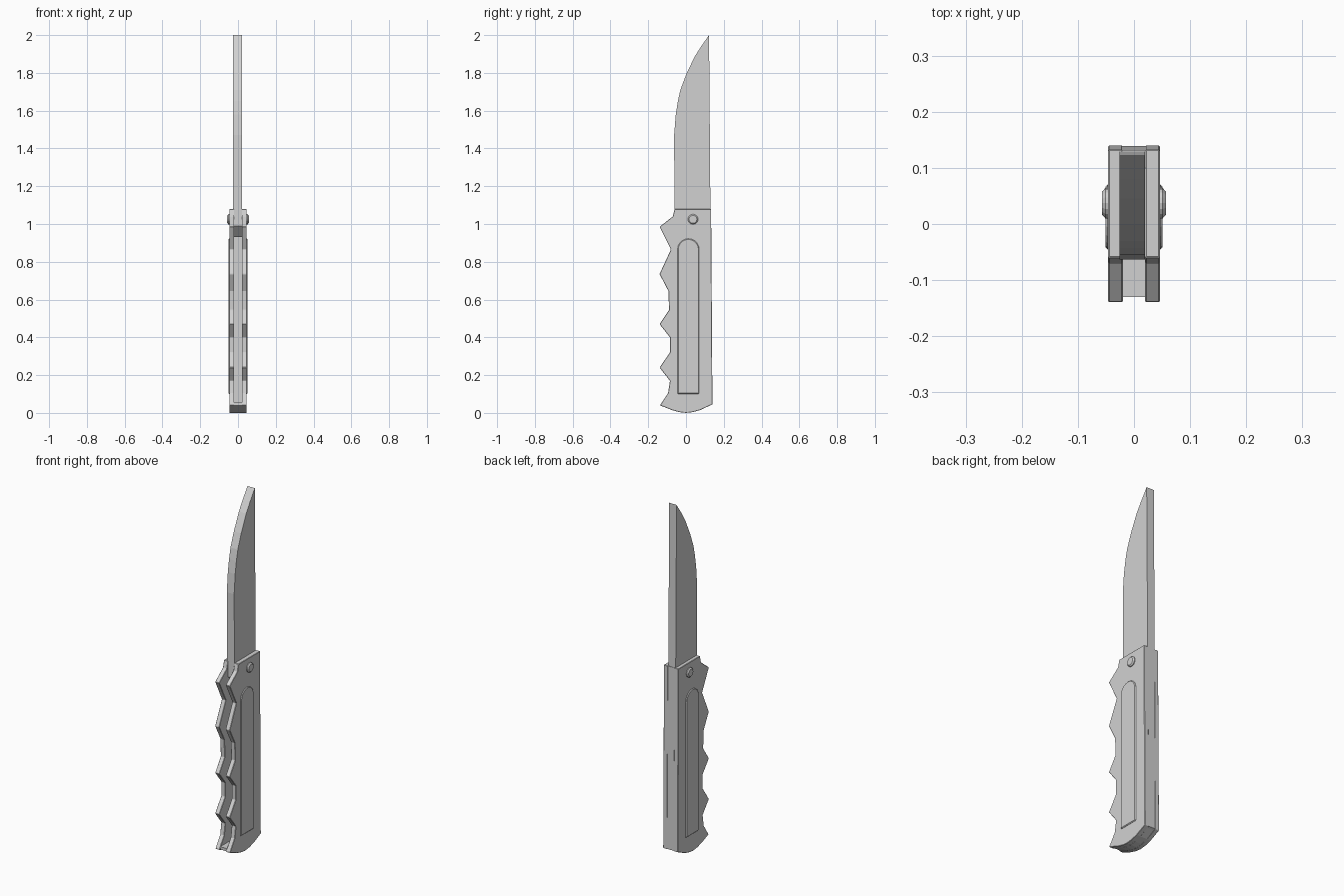
import bpy, bmesh, math

cube = bpy.data.objects.get("Cube")
if cube:
    bpy.data.objects.remove(cube, do_unlink=True)

steel = bpy.data.materials.new("grey_steel")
steel.use_nodes = True
grey = (0.64, 0.64, 0.64, 1)
steel.diffuse_color = grey
steel.node_tree.nodes["Principled BSDF"].inputs["Base Color"].default_value = grey


def prism(name, profile, x0, x1, bevel=0):
    """Extrude a (y, z) outline from x0 to x1."""
    bm = bmesh.new()
    face = bm.faces.new([bm.verts.new((x0, y, z)) for y, z in profile])
    new = bmesh.ops.extrude_face_region(bm, geom=[face])["geom"]
    bmesh.ops.translate(bm, vec=(x1 - x0, 0, 0),
                        verts=[v for v in new if isinstance(v, bmesh.types.BMVert)])
    bmesh.ops.recalc_face_normals(bm, faces=bm.faces)
    mesh = bpy.data.meshes.new(name)
    bm.to_mesh(mesh)
    bm.free()
    mesh.materials.append(steel)
    obj = bpy.data.objects.new(name, mesh)
    bpy.context.collection.objects.link(obj)
    if bevel:
        mod = obj.modifiers.new("edge", "BEVEL")
        mod.width = bevel
        mod.segments = 1
    return obj


def rect(y0, y1, z0, z1):
    return [(y0, z0), (y1, z0), (y1, z1), (y0, z1)]


# Blade with curved cutting edge, and its tang inside the handle
edge = [(-0.062, 1.3), (-0.063, 1.47), (-0.054, 1.58), (-0.043, 1.65),
        (-0.03, 1.71), (0.0, 1.79), (0.045, 1.885), (0.08, 1.94), (0.122, 2.0)]
prism("blade", [(0.13, 0.99), (0.0, 0.93), (-0.06, 0.99), (-0.06, 1.08)] + edge, -0.026, 0.02)

# Handle scales with finger grooves
grip = [(-0.06, 1.08), (-0.07, 1.04), (-0.14, 0.985), (-0.08, 0.865), (-0.14, 0.735),
        (-0.093, 0.645), (-0.09, 0.545), (-0.14, 0.47), (-0.085, 0.4), (-0.085, 0.32),
        (-0.14, 0.24), (-0.085, 0.17), (-0.095, 0.105), (-0.138, 0.04)]
butt = [(-0.075, 0.015), (-0.035, 0.004), (0, 0), (0.035, 0.004), (0.075, 0.015), (0.14, 0.045)]
outline = grip + butt + [(0.133, 1.08)]

# Raised side panel with a rounded top
panel = [(-0.045, 0.1), (0.07, 0.1)]
for i in range(11):
    a = math.pi * i / 10
    panel.append((0.0125 + 0.0575 * math.cos(a), 0.865 + 0.0575 * math.sin(a)))

# Pivot bolt outline
bolt = [(0.037 + 0.027 * math.cos(math.tau * i / 16), 1.025 + 0.027 * math.sin(math.tau * i / 16))
        for i in range(16)]

for side, s in (("left", 1), ("right", -1)):
    prism(side + "_handle_scale", outline, s * 0.02, s * 0.046, 0.002)
    prism(side + "_panel", panel, s * 0.04, s * 0.051, 0.004)
    prism(side + "_pivot_bolt", bolt, s * 0.04, s * 0.057, 0.006)

# Spine and butt close the slot between the scales
prism("handle_spine", [(0.1, 0.03), (0.139, 0.046), (0.132, 1.079), (0.1, 1.079)], -0.021, 0.021)
prism("handle_butt", [(-0.13, 0.055), (-0.13, 0.039)] + butt[:-1] + [(0.135, 0.045), (0.135, 0.055)],
      -0.021, 0.021)
